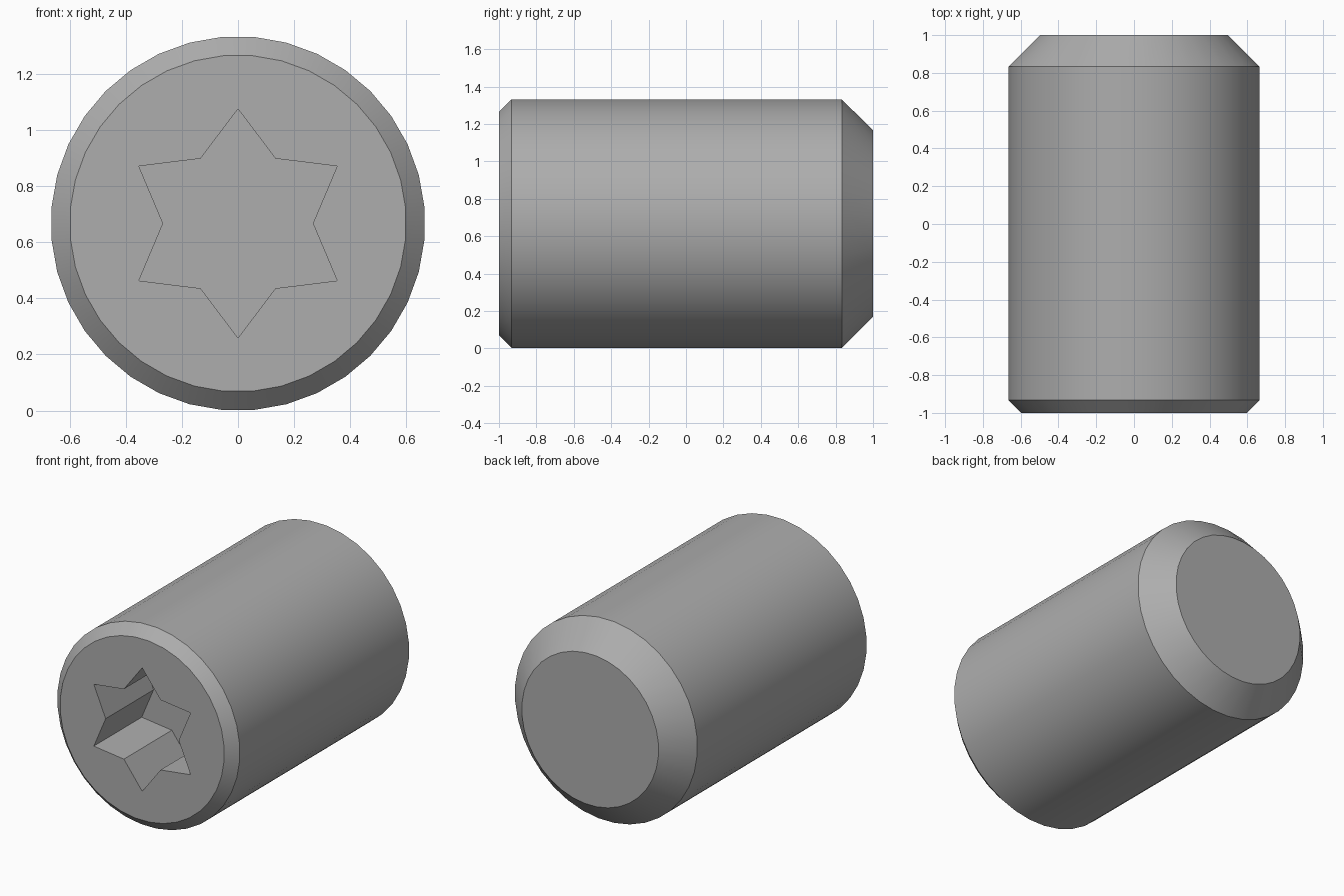
import bpy, bmesh, math

cube = bpy.data.objects.get("Cube")
if cube:
    bpy.data.objects.remove(cube)

SIDES = 36
CENTRE_Z = 0.667

# Plain steel
steel = bpy.data.materials.new("grey_steel")
steel.use_nodes = True
colour = (0.42, 0.42, 0.42, 1)
steel.diffuse_color = colour
steel.node_tree.nodes["Principled BSDF"].inputs["Base Color"].default_value = colour


def ring(bm, radii, y, start=0.0):
    """Ring of vertices around the y axis; radii repeat around the ring."""
    count = len(radii)
    return [bm.verts.new((r * math.sin(start + math.tau * i / count), y,
                          CENTRE_Z + r * math.cos(start + math.tau * i / count)))
            for i, r in enumerate(radii)]


def edges_of(loop):
    return [bm.edges.get((a, b)) or bm.edges.new((a, b))
            for a, b in zip(loop, loop[1:] + loop[:1])]


def bridge(a, b):
    for i in range(len(a)):
        j = (i + 1) % len(a)
        bm.faces.new((a[i], a[j], b[j], b[i]))


bm = bmesh.new()

# Turned body: front chamfer, straight shank, wide rear chamfer
profile = [(0.6, -1), (0.667, -0.933), (0.667, 0.833), (0.5, 1)]
body = [ring(bm, [r] * SIDES, y, math.pi / SIDES) for r, y in profile]
for a, b in zip(body, body[1:]):
    bridge(a, b)
bm.faces.new(body[-1])

# Six-pointed star socket with a flat floor
star_radii = [0.408, 0.267] * 6
mouth = ring(bm, star_radii, -1)
floor = ring(bm, star_radii, -0.5)
bridge(mouth, floor)
bm.faces.new(floor)

# Front face around the socket
bmesh.ops.triangle_fill(bm, use_beauty=True, use_dissolve=False,
                        edges=edges_of(body[0]) + edges_of(mouth))
bmesh.ops.recalc_face_normals(bm, faces=bm.faces[:])

mesh = bpy.data.meshes.new("set_screw")
bm.to_mesh(mesh)
bm.free()
mesh.materials.append(steel)
screw = bpy.data.objects.new("set_screw", mesh)
bpy.context.collection.objects.link(screw)

# Smooth round sides, crisp chamfers and socket
bpy.ops.object.select_all(action="DESELECT")
screw.select_set(True)
bpy.context.view_layer.objects.active = screw
bpy.ops.object.shade_smooth_by_angle(angle=math.radians(25))
